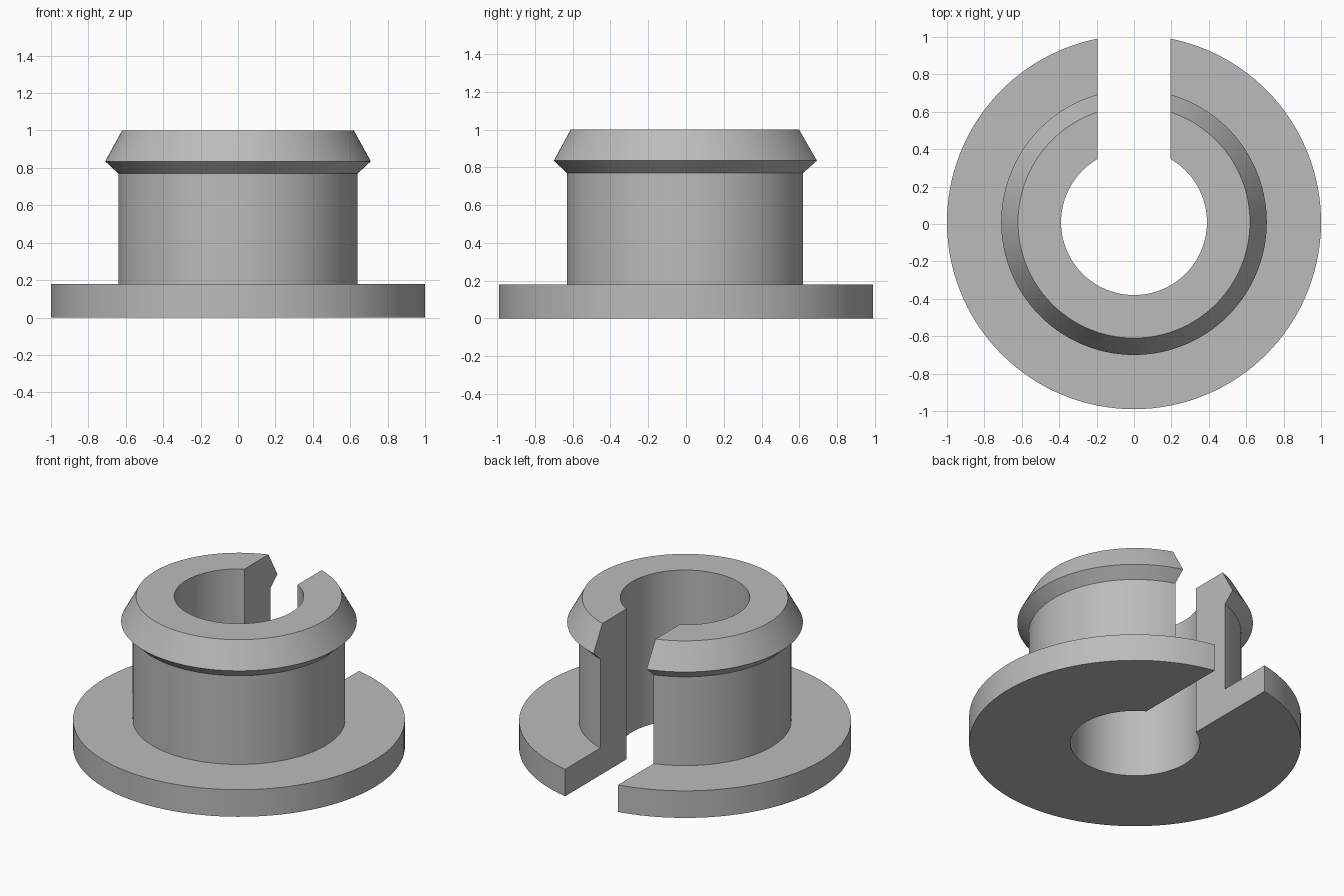
import bpy, bmesh, math

cube = bpy.data.objects.get("Cube")
if cube:
    bpy.data.objects.remove(cube, do_unlink=True)

SEGMENTS = 128
SLOT_HALF = 0.195
CENTRE_Y = 0.01

# Cross-section (radius, height): bore, flange, sleeve, snap lip
profile = [(0.39, 0), (1.0, 0), (1.0, 0.18), (0.64, 0.18),
           (0.64, 0.77), (0.71, 0.835), (0.62, 1.0), (0.39, 1.0)]

grey = bpy.data.materials.new("plain grey")
grey.use_nodes = True
colour = (0.5, 0.5, 0.5, 1)
grey.diffuse_color = colour
grey.node_tree.nodes["Principled BSDF"].inputs["Base Color"].default_value = colour

bm = bmesh.new()


def open_ring(radius, z):
    """Arc running round the front, from one slot wall to the other."""
    edge = math.acos(SLOT_HALF / radius)
    start, end = math.pi - edge, 2 * math.pi + edge
    angles = [start + (end - start) * i / SEGMENTS for i in range(SEGMENTS + 1)]
    return [bm.verts.new((radius * math.cos(a), radius * math.sin(a) + CENTRE_Y, z))
            for a in angles]


# Revolved skin
rings = [open_ring(r, z) for r, z in profile]
for a, b in zip(rings, rings[1:] + rings[:1]):
    for i in range(SEGMENTS):
        bm.faces.new((a[i], a[i + 1], b[i + 1], b[i]))

# Flat slot walls
for end in (0, -1):
    bm.faces.new([ring[end] for ring in rings])

bmesh.ops.recalc_face_normals(bm, faces=bm.faces)
mesh = bpy.data.meshes.new("split_flanged_bushing")
bm.to_mesh(mesh)
bm.free()
mesh.materials.append(grey)

bushing = bpy.data.objects.new("split_flanged_bushing", mesh)
bpy.context.collection.objects.link(bushing)
bpy.ops.object.select_all(action="DESELECT")
bushing.select_set(True)
bpy.context.view_layer.objects.active = bushing
bpy.ops.object.shade_smooth_by_angle(angle=math.radians(25))
